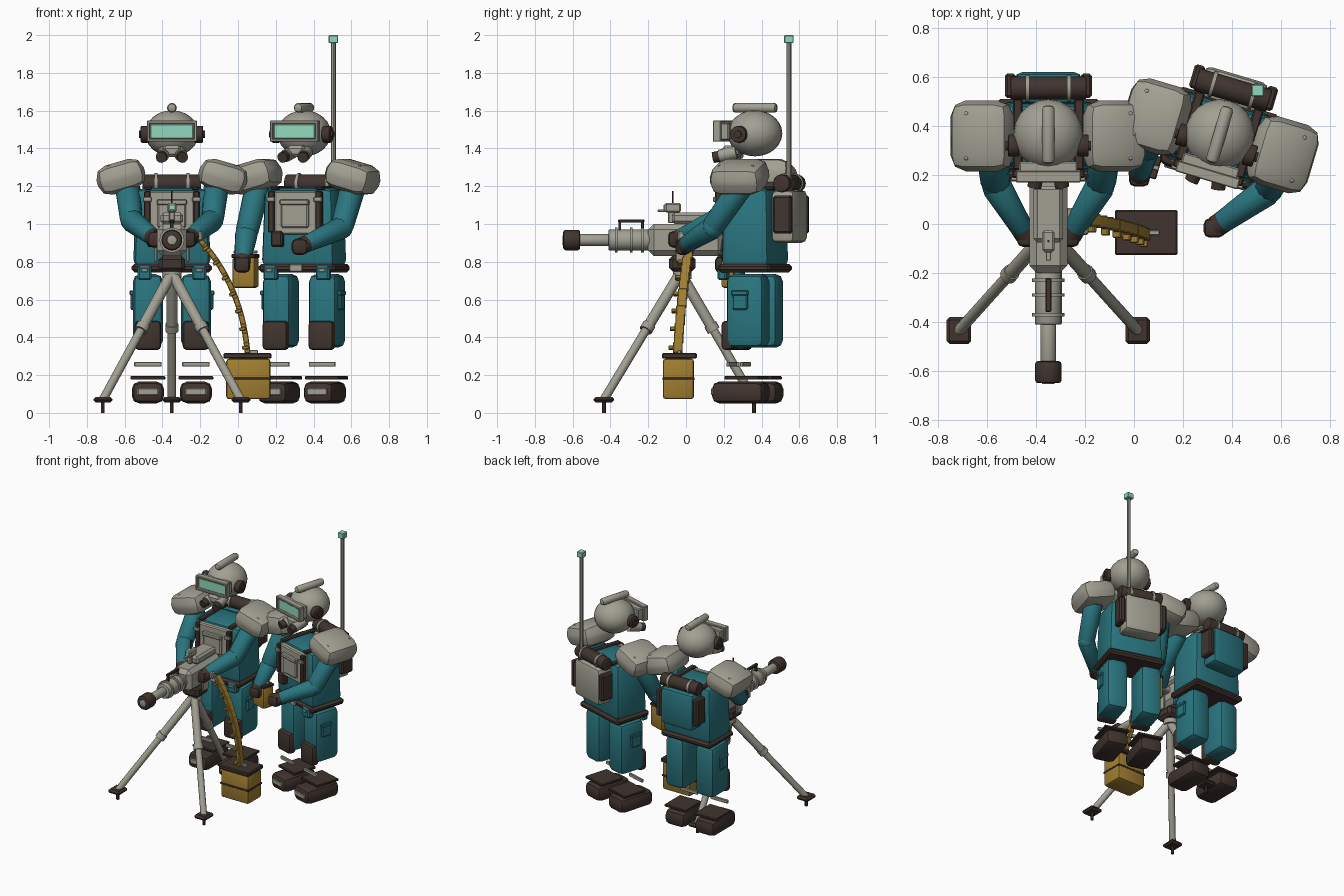
import bpy, bmesh, math
from mathutils import Matrix, Vector

if "Cube" in bpy.data.objects:
    bpy.data.objects.remove(bpy.data.objects["Cube"])


def material(name, r, g, b):
    m = bpy.data.materials.new(name)
    m.use_nodes = True
    m.diffuse_color = (r, g, b, 1)
    m.node_tree.nodes["Principled BSDF"].inputs["Base Color"].default_value = (r, g, b, 1)
    return m


GREY = material("warm_grey", .36, .35, .29)
TEAL = material("teal_cloth", .023, .18, .215)
BROWN = material("dark_brown", .052, .034, .028)
GOLD = material("mustard", .36, .21, .03)
MINT = material("mint_glass", .29, .69, .51)
frame = Matrix.Identity(4)      # placement of the figure being built


def finish(bm, name, mat, matrix):
    mesh = bpy.data.meshes.new(name)
    bm.to_mesh(mesh)
    bm.free()
    mesh.materials.append(mat)
    mesh.shade_smooth()
    mesh.set_sharp_from_angle(angle=math.radians(32))
    ob = bpy.data.objects.new(name, mesh)
    ob.matrix_world = frame @ matrix
    bpy.context.collection.objects.link(ob)
    return ob


def box(name, loc, size, mat, bevel=0.006, seg=1, tilt=0, top=1):
    bm = bmesh.new()
    bmesh.ops.create_cube(bm, size=1)
    for v in bm.verts:
        k = top if v.co.z > 0 else 1
        v.co = Vector((v.co.x * size[0] * k, v.co.y * size[1] * k, v.co.z * size[2]))
    if bevel:
        bmesh.ops.bevel(bm, geom=bm.edges[:], offset=min(bevel, min(size) * .45),
                        segments=seg, profile=.5, affect='EDGES')
    return finish(bm, name, mat, Matrix.Translation(loc) @ Matrix.Rotation(tilt, 4, 'Y'))


def rod(name, a, b, r, mat, r2=None, sides=12, bevel=0):
    a, b = Vector(a), Vector(b)
    bm = bmesh.new()
    bmesh.ops.create_cone(bm, cap_ends=True, segments=sides, radius1=r,
                          radius2=r if r2 is None else r2, depth=(b - a).length)
    if bevel:
        rim = [e for e in bm.edges if abs(e.verts[0].co.z - e.verts[1].co.z) < 1e-5]
        bmesh.ops.bevel(bm, geom=rim, offset=bevel, segments=2, profile=.5, affect='EDGES')
    rot = (b - a).to_track_quat('Z', 'Y').to_matrix().to_4x4()
    return finish(bm, name, mat, Matrix.Translation((a + b) / 2) @ rot)


def ball(name, loc, radii, mat, u=20, v=12):
    bm = bmesh.new()
    bmesh.ops.create_uvsphere(bm, u_segments=u, v_segments=v, radius=1)
    return finish(bm, name, mat, Matrix.Translation(loc) @ Matrix.Diagonal((*radii, 1)))


def head():
    ball("helmet", (0, 0, 1.48), (.142, .145, .122), GREY)
    rod("helmet_crest", (0, -.12, 1.615), (0, .12, 1.615), .026, GREY, bevel=.018)
    # Goggles: a mint pane in a raised grey frame
    box("visor_back", (0, -.14, 1.49), (.24, .06, .09), GREY)
    box("visor_glass", (0, -.172, 1.49), (.225, .018, .075), MINT, .003)
    for s in (-1, 1):
        box("visor_bar", (0, -.172, 1.492 + s * .048), (.265, .045, .016), GREY, .004)
        box("visor_side", (s * .125, -.172, 1.492), (.016, .045, .1), GREY, .004)
        rod("ear_disc", (s * .12, -.045, 1.475), (s * .165, -.045, 1.475), .045, BROWN, bevel=.006)
        rod("ear_bolt", (s * .16, -.045, 1.475), (s * .175, -.045, 1.475), .02, BROWN)
        rod("filter_case", (s * .05, -.18, 1.36), (s * .04, -.09, 1.38), .034, GREY)
        rod("filter", (s * .057, -.215, 1.352), (s * .05, -.175, 1.36), .029, BROWN)
    box("respirator", (0, -.125, 1.385), (.1, .09, .06), GREY, .015)


def torso(pack_mat):
    box("torso", (0, 0, .98), (.41, .27, .42), TEAL, .04, 2, top=.93)
    box("belt", (0, 0, .767), (.425, .29, .045), BROWN, .015)
    box("belt_buckle", (0, -.15, .767), (.07, .015, .04), GREY, .004)
    # Chest rig
    box("chest_plate", (0, -.142, 1.06), (.27, .045, .23), GREY, .008)
    box("chest_pocket", (0, -.17, 1.05), (.15, .025, .14), GREY, .008)
    box("pocket_flap", (0, -.178, 1.115), (.16, .03, .03), GREY, .006)
    box("chest_pouch", (-.1, -.158, .92), (.065, .05, .085), BROWN, .01)
    for s in (-1, 1):
        box("chest_strap", (s * .13, -.16, 1.065), (.035, .035, .22), BROWN, .006)
        box("strap_clip", (s * .13, -.18, 1.13), (.045, .015, .025), GREY, .003)
        box("shoulder_strap", (s * .125, 0, 1.19), (.04, .29, .02), BROWN, .006)
        box("hip_pouch", (s * .145, -.13, .74), (.075, .05, .075), TEAL, .01)
        box("pouch_clip", (s * .145, -.158, .755), (.035, .01, .02), GREY, .003)
        # Pack side pouches and bedroll straps
        box("pack_side_pouch", (s * .155, .2, 1.05), (.045, .1, .2), BROWN, .01)
        rod("bedroll_strap", (s * .085 - .008, .19, 1.215), (s * .085 + .008, .19, 1.215), .054, GREY)
    box("backpack", (0, .19, 1.04), (.275, .13, .28), pack_mat, .03, 2)
    rod("bedroll", (-.155, .19, 1.215), (.155, .19, 1.215), .047, BROWN, bevel=.006)


def shoulders_and_legs():
    for s in (-1, 1):
        box("shoulder_pad", (s * .27, -.005, 1.25), (.26, .29, .16), GREY, .065, 2, tilt=s * .28)
        for y in (-.095, .085):
            ball("pad_rivet", (s * .335, y, 1.303), (.011, .011, .011), GREY, 8, 6)
        x = s * .127
        box("leg", (x, 0, .54), (.16, .21, .39), TEAL, .04, 2)
        box("knee_pad", (x, -.1, .41), (.14, .065, .155), BROWN, .022, 2)
        box("thigh_pocket", (s * .205, -.02, .595), (.03, .085, .1), TEAL, .008)
        box("pocket_cover", (s * .21, -.02, .635), (.03, .092, .025), TEAL, .005)
        box("ankle_strap", (x, -.09, .257), (.145, .018, .025), GREY, .003)
        box("boot_cuff", (x, -.01, .185), (.185, .19, .018), BROWN, .004)
        box("boot", (x, -.04, .108), (.17, .29, .115), BROWN, .038, 2)
        box("toe_cap", (x, -.182, .112), (.11, .018, .035), GREY, .004)


def arm(side, shoulder, elbow, hand):
    aim = (Vector(hand) - Vector(elbow)).normalized()
    rod(side + "_upper_arm", shoulder, elbow, .068, TEAL, .06, bevel=.015)
    ball(side + "_elbow", elbow, (.058, .058, .058), TEAL, 12, 8)
    rod(side + "_forearm", elbow, hand, .062, TEAL, .045, bevel=.012)
    rod(side + "_glove_cuff", Vector(hand) - aim * .02, Vector(hand) + aim * .02, .046, BROWN)
    tip = Vector(hand) + aim * .03
    box(side + "_glove", tip, (.085, .08, .085), BROWN, .025, 2)


# Gunner and loader
for spot, turn, pack in (((-.35, .365, 0), 0, TEAL), ((.35, .365, 0), -16.5, GREY)):
    frame = Matrix.Translation(spot) @ Matrix.Rotation(math.radians(turn), 4, 'Z')
    head()
    torso(pack)
    shoulders_and_legs()
frame = Matrix.Identity(4)
for name, s in (("gunner_right", -1), ("gunner_left", 1)):
    arm(name, (-.35 + s * .235, .34, 1.2), (-.35 + s * .215, .16, 1.02), (-.35 + s * .1, -.03, .93))
arm("loader_left", (.61, .29, 1.2), (.55, .14, .98), (.35, .0, .89))
arm("loader_right", (.105, .41, 1.2), (.045, .31, .95), (.025, .21, .81))

# Radio antenna
rod("antenna", (.505, .545, 1.0), (.505, .545, 1.97), .013, GREY, sides=8)
rod("antenna_base", (.505, .545, 1.16), (.505, .545, 1.24), .024, BROWN)
box("antenna_tip", (.505, .545, 1.979), (.05, .05, .042), MINT, .004)

# Gun barrel and jacket along y, receiver behind
GX, GZ = -.35, .915


def barrel(name, y0, y1, r, mat, bevel=.004):
    rod(name, (GX, y0, GZ), (GX, y1, GZ), r, mat, sides=16, bevel=bevel)


barrel("muzzle", -.65, -.56, .054, BROWN, .012)
barrel("muzzle_bore", -.654, -.64, .026, GREY)
barrel("barrel", -.57, -.38, .032, GREY)
barrel("barrel_jacket", -.41, -.16, .055, GREY)
for y in (-.37, -.29, -.23):
    barrel("jacket_ring", y - .007, y + .007, .066, GREY, 0)
for y in (-.35, -.23):
    box("handle_post", (GX, y, .985), (.018, .014, .06), BROWN, .002)
box("carry_handle", (GX, -.29, 1.016), (.024, .14, .018), BROWN, .004)
box("receiver", (GX, 0, .915), (.155, .4, .17), GREY, .03, 1)
box("top_cover", (GX, .04, 1.03), (.12, .23, .06), GREY, .015)
box("feed_tray", (-.235, .01, .935), (.1, .11, .05), GREY, .008)
box("gun_sight", (GX, -.07, 1.087), (.05, .085, .05), GREY, .008)
box("sight_lens", (GX, -.115, 1.087), (.03, .008, .03), MINT, .002)
box("sight_mount", (GX, -.07, 1.04), (.03, .05, .07), GREY, .004)
rod("sight_post", (GX, -.07, 1.1), (GX, -.07, 1.175), .005, BROWN, sides=6)
box("sight_arm", (GX, -.12, 1.07), (.02, .06, .012), GREY, .002)
for s in (-1, 1):
    rod("rear_grip", (GX + s * .05, .19, .86), (GX + s * .05, .22, .96), .016, BROWN)
    box("mount_yoke", (GX + s * .085, -.02, .865), (.016, .07, .13), GREY, .004)

# Tripod
box("mount_block", (GX, -.02, .79), (.14, .14, .085), BROWN, .02)
rod("mount_hub", (GX, -.02, .71), (GX, -.02, .77), .05, GREY)
hub = Vector((GX, -.03, .74))
for foot in ((-.715, -.435, .07), (.015, -.435, .07), (GX, .36, .07)):
    end = Vector(foot)
    mid = hub.lerp(end, .43)
    step = (end - hub).normalized() * .02
    rod("tripod_leg_upper", hub, mid, .029, GREY)
    rod("tripod_leg_lower", mid, end, .023, GREY)
    rod("tripod_collar", mid - step, mid + step, .035, GREY)
    box("tripod_pad", end, (.1, .11, .03), BROWN, .012)
    rod("tripod_spike", (end.x, end.y, 0), (end.x, end.y, .06), .011, BROWN, sides=6)

# Ammunition can on the ground
box("ammo_can", (.055, -.04, .18), (.235, .165, .215), GOLD, .016, 2)
box("ammo_lid", (.05, -.035, .302), (.255, .185, .03), BROWN, .006)
box("ammo_band", (.055, -.04, .18), (.24, .17, .014), BROWN, .002)
box("lid_latch", (.08, -.035, .322), (.05, .02, .02), GREY, .003)

# Spare tin held by the loader
frame = Matrix.Translation((.04, .245, 0)) @ Matrix.Rotation(math.radians(-16.5), 4, 'Z')
box("spare_tin", (0, 0, .745), (.125, .09, .165), GOLD, .014, 2)
box("spare_tin_lid", (0, 0, .83), (.13, .095, .02), BROWN, .004)
box("spare_tin_handle", (0, 0, .852), (.13, .02, .014), GREY, .003)
frame = Matrix.Identity(4)

# Ammunition belt: a quadratic sweep of links with cartridges across it
p0, p1, p2 = Vector((-.21, .025, .925)), Vector((.02, -.02, .68)), Vector((.05, -.045, .32))
N = 14


def along(t):
    return p0 * (1 - t) ** 2 + p1 * 2 * t * (1 - t) + p2 * t * t


for i in range(N):
    a, b = along(i / N), along((i + 1) / N)
    turn = math.atan2(b.x - a.x, b.z - a.z)
    box("belt_link", (a + b) / 2, (.03, .05, (b - a).length + .008), GOLD, .004, tilt=turn)
    if i % 2:
        box("belt_cartridge", (a + b) / 2 + Vector((-.008, -.02, 0)), (.036, .06, .02), GOLD, .004, tilt=turn)
